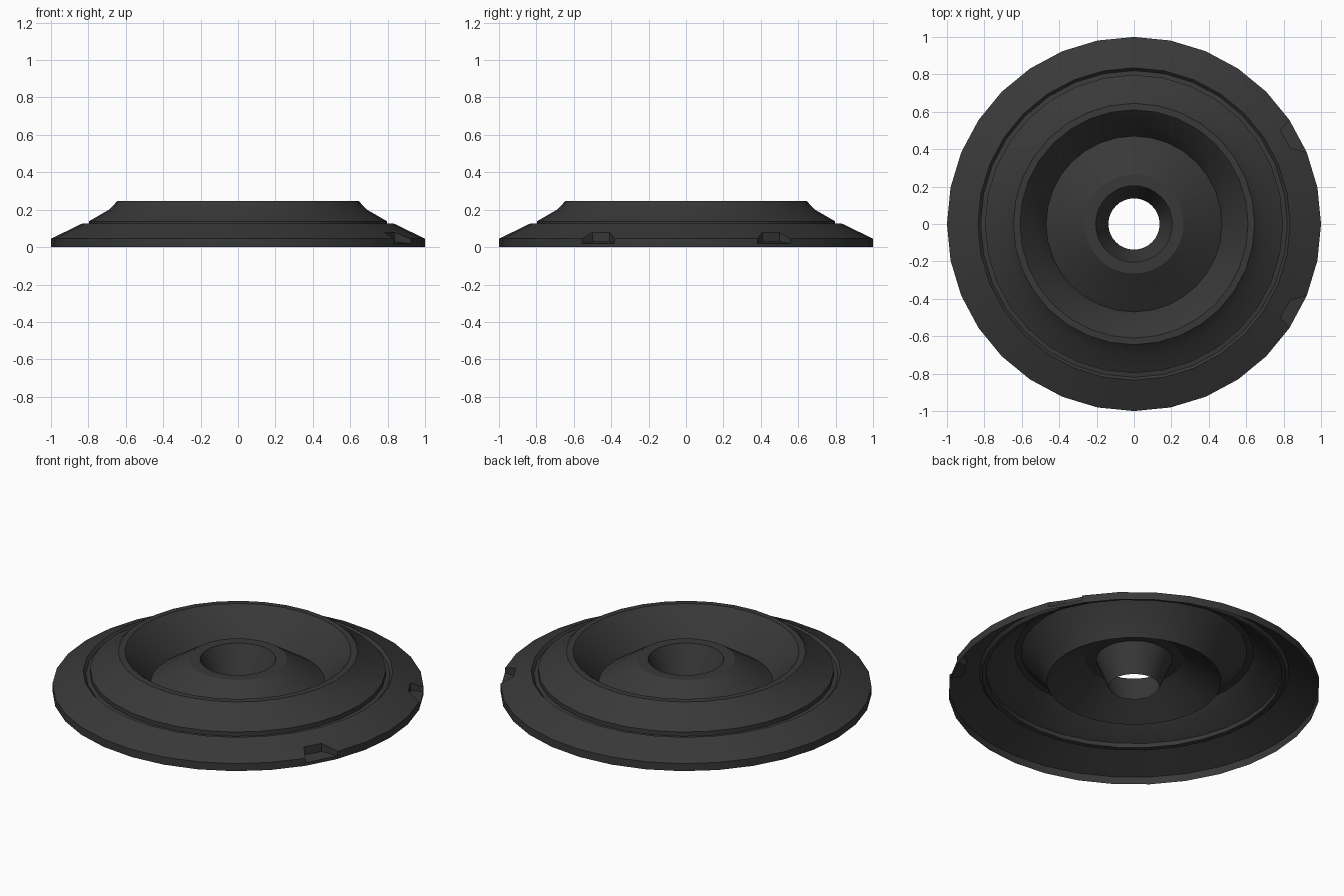
import bpy, bmesh, math

if "Cube" in bpy.data.objects:
    bpy.data.objects.remove(bpy.data.objects["Cube"])

SEG = 32
# Radius / height profile, from the outer rim in to the bottom of the hole
PROFILE = [(1.0, 0.0), (1.0, 0.045), (0.835, 0.125), (0.82, 0.108),
           (0.797, 0.112), (0.797, 0.138), (0.69, 0.2), (0.645, 0.246),
           (0.61, 0.247), (0.52, 0.15), (0.47, 0.067), (0.265, 0.2),
           (0.205, 0.2), (0.137, 0.032)]
NOTCHED = {2: 1, SEG - 3: -1}      # segments with a notch in the rim


def polar(r, a, z):
    return (r * math.cos(a), r * math.sin(a), z)


bm = bmesh.new()
step = 2 * math.pi / SEG
rings = [[bm.verts.new(polar(r, i * step, z)) for i in range(SEG)] for r, z in PROFILE]

# Revolved sheet, leaving out the rim faces where notches go
for j in range(len(rings) - 1):
    for i in range(SEG):
        if i in NOTCHED and j < 2:
            continue
        k = (i + 1) % SEG
        bm.faces.new((rings[j][i], rings[j][k], rings[j + 1][k], rings[j + 1][i]))

# Rim notches, mirrored in y
for i, side in NOTCHED.items():
    a, b = (i, i + 1) if side > 0 else (i + 1, i)
    b0, b1 = rings[0][a], rings[0][b]
    p0, p1 = rings[1][a], rings[1][b]
    q0, q1 = rings[2][a], rings[2][b]
    r0, r1 = [bm.verts.new((v.co.x, v.co.y, 0.018)) for v in (b0, b1)]
    ang = [side * math.radians(d) for d in (26, 32.6)]
    w0, w1 = [bm.verts.new(polar(0.93, t, 0.079)) for t in ang]
    f0, f1 = [bm.verts.new(polar(0.93, t, 0.03)) for t in ang]
    for f in ((b0, b1, r1, r0), (r0, r1, f1, f0), (f0, f1, w1, w0),
              (p0, r0, f0, w0), (r1, p1, w1, f1),
              (p0, w0, q0), (w0, w1, q1, q0), (w1, p1, q1)):
        bm.faces.new(f if side > 0 else f[::-1])
    # close the short rim edges beside the notch
    for near, p, r, i2 in ((b0, p0, r0, a), (b1, p1, r1, b)):
        for f in list(near.link_faces):
            if p in f.verts and r not in f.verts:
                vs = list(f.verts)
                n = len(vs)
                for m in range(n):
                    if {vs[m], vs[(m + 1) % n]} == {near, p}:
                        vs.insert(m + 1, r)
                        break
                bm.faces.remove(f)
                bm.faces.new(vs)
                break

bm.normal_update()
mesh = bpy.data.meshes.new("ribbed_disc")
bm.to_mesh(mesh)
bm.free()
disc = bpy.data.objects.new("ribbed_disc", mesh)
bpy.context.collection.objects.link(disc)

mat = bpy.data.materials.new("charcoal")
mat.diffuse_color = (0.04, 0.04, 0.04, 1)
mat.use_nodes = True
mat.node_tree.nodes["Principled BSDF"].inputs["Base Color"].default_value = mat.diffuse_color
mesh.materials.append(mat)

bpy.context.view_layer.objects.active = disc
disc.select_set(True)
bpy.ops.object.shade_smooth_by_angle(angle=math.radians(22))
